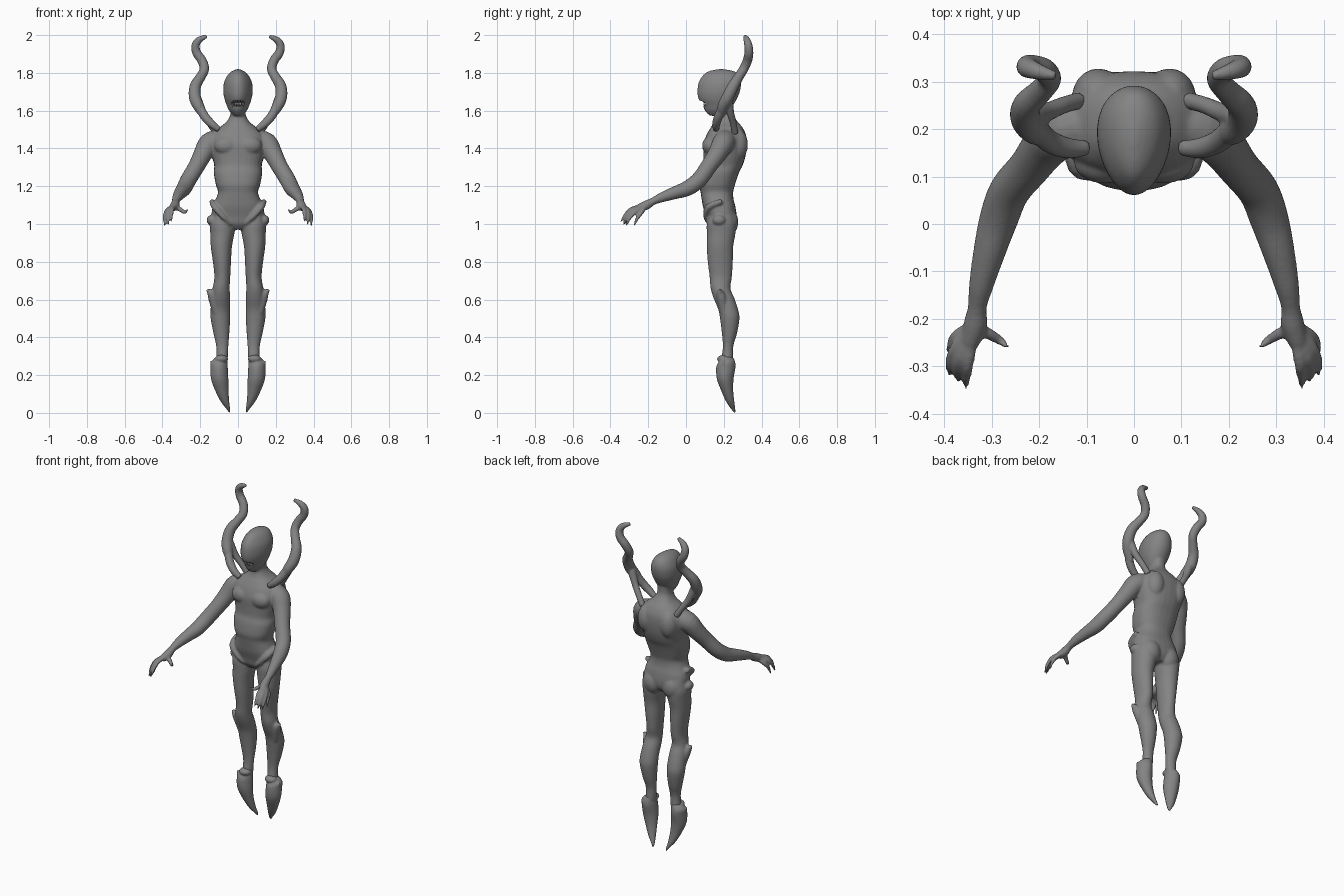
import bpy, bmesh, math
from mathutils import Vector, Matrix

grey = bpy.data.materials.new("grey_skin")
grey.diffuse_color = (0.23, 0.23, 0.23, 1)


def smooth_rows(rows, steps=4):
    """Catmull-Rom interpolation through rows of numbers."""
    rows = [Vector(r) for r in rows]
    out = []
    for i in range(len(rows) - 1):
        a, b = rows[max(i - 1, 0)], rows[i]
        c, d = rows[i + 1], rows[min(i + 2, len(rows) - 1)]
        for k in range(steps):
            t = k / steps
            out.append(0.5 * (2 * b + (c - a) * t + (2 * a - 5 * b + 4 * c - d) * t * t
                              + (3 * b - a - 3 * c + d) * t ** 3))
    return out + [rows[-1]]


def skin(bm, rings):
    """Bridge rings of points and cap both ends."""
    vs = [[bm.verts.new(p) for p in ring] for ring in rings]
    n = len(vs[0])
    for r0, r1 in zip(vs, vs[1:]):
        for i in range(n):
            bm.faces.new((r0[i], r0[(i + 1) % n], r1[(i + 1) % n], r1[i]))
    bm.faces.new(vs[0])
    bm.faces.new(vs[-1])


def loft(bm, rows, side=1, power=2.0, point=0.0, n=28):
    """Rows: z, centre x, half width, front y, back y."""
    rings = []
    for z, cx, w, yf, yb in smooth_rows(rows):
        w = max(w, 0.002)
        ring = []
        for i in range(n):
            a = 2 * math.pi * i / n
            c, s = math.cos(a), math.sin(a)
            px = math.copysign(abs(c) ** (2 / power), c) * w * (1 + point * s)
            py = math.copysign(abs(s) ** (2 / power), s) * (yb - yf) / 2
            ring.append((side * (cx + px), (yf + yb) / 2 + py, z))
        rings.append(ring)
    skin(bm, rings)


def tube(bm, rows, side=1, n=14, steps=4):
    """Rows: x, y, z, radius."""
    rows = smooth_rows(rows, steps)
    pts = [Vector((side * r[0], r[1], r[2])) for r in rows]
    rings, u = [], Vector((0.31, 0.2, 0.93))
    for i, p in enumerate(pts):
        t = (pts[min(i + 1, len(pts) - 1)] - pts[max(i - 1, 0)]).normalized()
        u = (u - t * u.dot(t)).normalized()
        v, r = t.cross(u), max(rows[i][3], 0.002)
        rings.append([p + r * (u * math.cos(2 * math.pi * k / n) + v * math.sin(2 * math.pi * k / n))
                      for k in range(n)])
    skin(bm, rings)


def blob(bm, loc, size, side=1):
    m = Matrix.Translation((side * loc[0], loc[1], loc[2])) @ Matrix.Diagonal((*size, 1))
    bmesh.ops.create_uvsphere(bm, u_segments=20, v_segments=12, radius=1, matrix=m)


def finish(name, bm, voxel=0, relax=4):
    bmesh.ops.recalc_face_normals(bm, faces=bm.faces[:])
    for f in bm.faces:
        f.smooth = True
    me = bpy.data.meshes.new(name)
    bm.to_mesh(me)
    bm.free()
    ob = bpy.data.objects.new(name, me)
    bpy.context.collection.objects.link(ob)
    me.materials.append(grey)
    if voxel:
        rm = ob.modifiers.new("fuse", 'REMESH')
        rm.mode, rm.voxel_size, rm.use_smooth_shade = 'VOXEL', voxel, True
        sm = ob.modifiers.new("relax", 'SMOOTH')
        sm.factor, sm.iterations = 0.5, relax
    return ob


# Torso with pelvis and neck
body = bmesh.new()
loft(body, [(0.97, 0, .04, .14, .24), (1.0, 0, .11, .115, .262), (1.04, 0, .138, .105, .268),
            (1.09, 0, .135, .09, .262), (1.13, 0, .118, .083, .252), (1.17, 0, .106, .077, .25),
            (1.21, 0, .118, .07, .26), (1.27, 0, .128, .078, .28), (1.31, 0, .126, .09, .3),
            (1.36, 0, .138, .092, .315), (1.42, 0, .15, .092, .322), (1.47, 0, .14, .108, .318),
            (1.51, 0, .10, .13, .3), (1.54, 0, .062, .148, .275), (1.58, 0, .04, .155, .25),
            (1.64, 0, .04, .15, .25)], power=2.4)

# Egg-shaped head, narrower at the face
loft(body, [(1.573, 0, .022, .125, .19), (1.60, 0, .046, .1, .225), (1.63, 0, .06, .088, .25),
            (1.66, 0, .07, .067, .268), (1.70, 0, .077, .06, .285), (1.75, 0, .073, .067, .292),
            (1.79, 0, .053, .092, .28), (1.81, 0, .03, .125, .25), (1.82, 0, .006, .17, .2)], point=0.18)

for s in (1, -1):
    # Chest, shoulder blades, buttocks and hip bumps
    blob(body, (.062, .13, 1.415), (.065, .045, .05), s)
    blob(body, (.075, .27, 1.42), (.055, .058, .085), s)
    blob(body, (.065, .225, 1.01), (.06, .052, .07), s)
    blob(body, (.14, .175, 1.02), (.026, .035, .028), s)
    tube(body, [(.138, .19, 1.12, .014), (.122, .12, 1.09, .018), (.08, .105, 1.04, .014),
                (.04, .12, 1.0, .008)], s)

    # Legs
    loft(body, [(1.06, .08, .055, .125, .255), (1.0, .083, .066, .11, .265), (.95, .083, .064, .11, .262),
                (.88, .088, .056, .11, .25), (.80, .085, .048, .115, .248), (.72, .083, .042, .125, .243),
                (.66, .089, .045, .13, .235), (.61, .091, .05, .145, .255), (.55, .093, .052, .17, .275),
                (.50, .093, .052, .18, .283), (.42, .088, .042, .19, .27), (.35, .083, .032, .195, .25),
                (.28, .085, .03, .187, .25), (.23, .09, .025, .19, .24)], s)
    # Pointed flare beside the knee
    tube(body, [(.115, .2, .53, .02), (.13, .19, .6, .026), (.145, .18, .635, .02), (.166, .18, .652, .006)], s)

    # Arms
    tube(body, [(.10, .21, 1.44, .06), (.152, .195, 1.425, .058), (.186, .165, 1.37, .05),
                (.22, .12, 1.305, .044), (.262, .07, 1.235, .043), (.285, .01, 1.19, .041),
                (.305, -.06, 1.165, .034), (.322, -.13, 1.14, .026), (.33, -.175, 1.12, .02),
                (.334, -.21, 1.1, .025), (.345, -.25, 1.085, .02)], s, n=20)
    # Fingers and thumb
    for mid, bend, tip in (
            ((.348, -.285, 1.08), (.352, -.32, 1.05), (.354, -.345, 1.01)),
            ((.366, -.28, 1.075), (.372, -.312, 1.04), (.368, -.332, .995)),
            ((.377, -.262, 1.07), (.388, -.295, 1.035), (.388, -.318, .99)),
            ((.374, -.235, 1.062), (.386, -.258, 1.03), (.39, -.275, .99)),
            ((.303, -.233, 1.075), (.282, -.246, 1.062), (.265, -.26, 1.078))):
        tube(body, [(.337, -.215, 1.095, .014), (*mid, .0125), (*bend, .010), (*tip, .005)], s, n=10)

figure = finish("body", body, 0.006, 5)

# Mouth opening
bm = bmesh.new()
blob(bm, (0, .08, 1.638), (.04, .05, .016))
cutter = finish("mouth_cutter", bm)
cutter.hide_render = True
cutter.display_type = 'WIRE'
cut = figure.modifiers.new("mouth", 'BOOLEAN')
cut.operation, cut.solver, cut.object = 'DIFFERENCE', 'EXACT', cutter

# Teeth, upper and lower rows
bm = bmesh.new()
for i in range(-3, 4):
    x = i * 0.009
    y = 0.093 + 14 * x * x
    for base, tip in ((1.656, 1.639), (1.621, 1.634)):
        tube(bm, [(x, y + .008, base, .005), (x, y, tip, .001)], n=6, steps=1)
finish("teeth", bm)

for s, label in ((1, "left"), (-1, "right")):
    # Hanging claw-like feet
    bm = bmesh.new()
    loft(bm, [(.295, .088, .03, .188, .25), (.27, .1, .044, .172, .26), (.24, .1, .046, .16, .262),
              (.18, .097, .046, .163, .252), (.12, .086, .036, .185, .25), (.06, .069, .023, .212, .256),
              (.02, .051, .01, .238, .262), (0, .044, .003, .255, .265)], s, power=1.8)
    blob(bm, (.088, .2, .285), (.036, .036, .022), s)
    tube(bm, [(.11, .2, .22, .02), (.128, .2, .25, .016), (.145, .2, .275, .004)], s)
    finish(label + "_foot", bm, 0.005, 3)

    # Wavy horns with two roots on the shoulder
    bm = bmesh.new()
    tube(bm, [(.18, .185, 1.57, .018), (.207, .195, 1.62, .029), (.228, .22, 1.67, .032),
              (.226, .25, 1.73, .030), (.197, .28, 1.78, .026), (.178, .305, 1.82, .025),
              (.19, .325, 1.865, .025), (.218, .333, 1.905, .024), (.225, .33, 1.945, .022),
              (.205, .322, 1.975, .018), (.165, .312, 1.994, .009)], s)
    tube(bm, [(.10, .16, 1.5, .016), (.14, .16, 1.53, .022), (.18, .175, 1.575, .024),
              (.212, .205, 1.64, .024)], s)
    tube(bm, [(.115, .26, 1.48, .018), (.15, .25, 1.535, .018), (.185, .235, 1.59, .02),
              (.215, .225, 1.66, .024)], s)
    finish(label + "_horn", bm, 0.005, 3)
